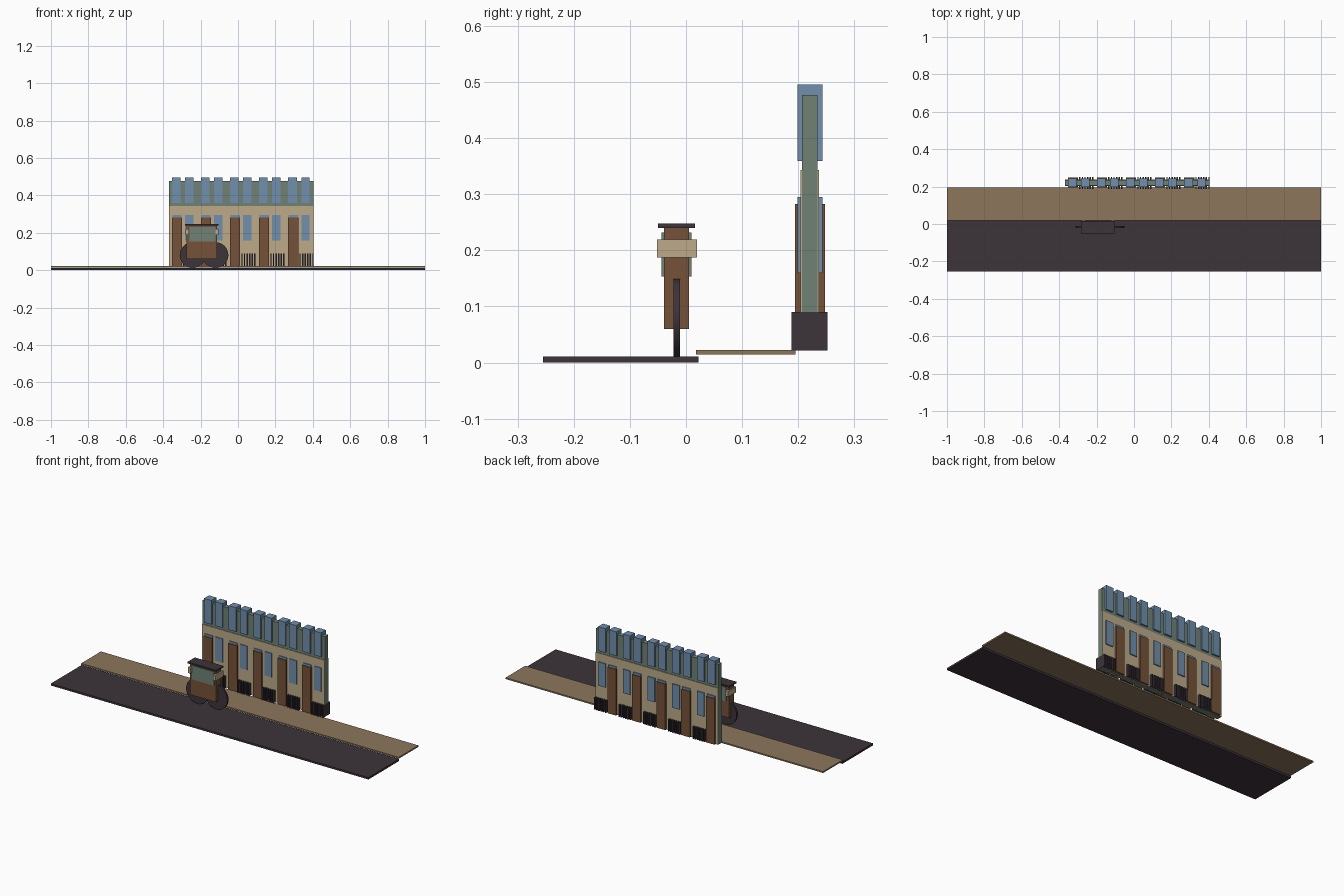
import bpy
import bmesh
from mathutils import Matrix, Vector

if "Cube" in bpy.data.objects:
    bpy.data.objects.remove(bpy.data.objects["Cube"])


def material(name, r, g, b):
    m = bpy.data.materials.new(name)
    lin = [((c / 255 + 0.055) / 1.055) ** 2.4 for c in (r, g, b)]
    m.diffuse_color = (*lin, 1)
    m.use_nodes = True
    m.node_tree.nodes["Principled BSDF"].inputs["Base Color"].default_value = m.diffuse_color
    return m


DARK = material("charcoal", 60, 51, 58)
PAVING = material("paving brown", 140, 118, 92)
TAN = material("tan plaster", 188, 170, 138)
GREEN = material("sage green", 112, 129, 117)
BLUE = material("glass blue", 113, 142, 172)
BROWN = material("wood brown", 118, 82, 57)


def boxes(name, mat, spans):
    """One object made of boxes, each given as (x0, x1, y0, y1, z0, z1)."""
    bm = bmesh.new()
    for x0, x1, y0, y1, z0, z1 in spans:
        centre = Vector((x0 + x1, y0 + y1, z0 + z1)) / 2
        size = Matrix.Diagonal((x1 - x0, y1 - y0, z1 - z0, 1))
        bmesh.ops.create_cube(bm, size=1, matrix=Matrix.Translation(centre) @ size)
    me = bpy.data.meshes.new(name)
    bm.to_mesh(me)
    bm.free()
    me.materials.append(mat)
    ob = bpy.data.objects.new(name, me)
    bpy.context.collection.objects.link(ob)
    return ob


# Ground strips
boxes("road", DARK, [(-1, 1, -0.255, 0.022, 0, 0.011)])
boxes("pavement", PAVING, [(-1, 1, 0.018, 0.195, 0.014, 0.022)])

# Terrace wall: green core rising above a tan lower storey
LEFT, RIGHT, BASE, PITCH = -0.369, 0.404, 0.022, 0.1553
boxes("upper_wall", GREEN, [(LEFT, RIGHT, 0.207, 0.234, BASE, 0.477)])
boxes("lower_wall", TAN, [(LEFT + 0.001, RIGHT - 0.001, 0.204, 0.237, BASE, 0.343)])

# Five repeated houses, parts running through the wall to both sides
starts = [LEFT + PITCH * i for i in range(5)]
boxes("doors", BROWN, [(s + 0.016, s + 0.07, 0.194, 0.248, BASE, 0.283) for s in starts])
boxes("transoms", BLUE, [(s + 0.018, s + 0.068, 0.199, 0.243, 0.283, 0.295) for s in starts])
boxes("lower_windows", BLUE, [(s + 0.086, s + 0.131, 0.199, 0.243, 0.16, 0.295) for s in starts])
boxes("upper_windows", BLUE,
      [(s + a, s + b, 0.199, 0.243, 0.359, 0.496)
       for s in starts for a, b in ((0.016, 0.062), (0.086, 0.131))])
boxes("railings", DARK,
      [(x, x + 0.007, 0.188, 0.252, BASE, 0.09)
       for s in starts for x in (s + 0.076 + 0.0138 * k for k in range(6))])

# Carriage
boxes("carriage_body", BROWN, [(-0.275, -0.112, -0.039, 0.005, 0.06, 0.24)])
boxes("carriage_window", GREEN, [(-0.258, -0.12, -0.044, 0.01, 0.153, 0.232)])
boxes("carriage_roof", DARK, [(-0.283, -0.103, -0.05, 0.016, 0.24, 0.248)])
boxes("carriage_lamps", TAN,
      [(x, x + 0.017, -0.052, 0.02, 0.187, 0.219) for x in (-0.28, -0.121)])

# Carriage wheels
for name, x in (("rear_wheel", -0.242), ("front_wheel", -0.121)):
    bpy.ops.mesh.primitive_cylinder_add(vertices=32, radius=0.0695, depth=0.011,
                                        location=(x, -0.0165, 0.0805),
                                        rotation=(1.570796, 0, 0))
    wheel = bpy.context.object
    wheel.name = name
    wheel.data.materials.append(DARK)
    bpy.ops.object.shade_smooth_by_angle()
